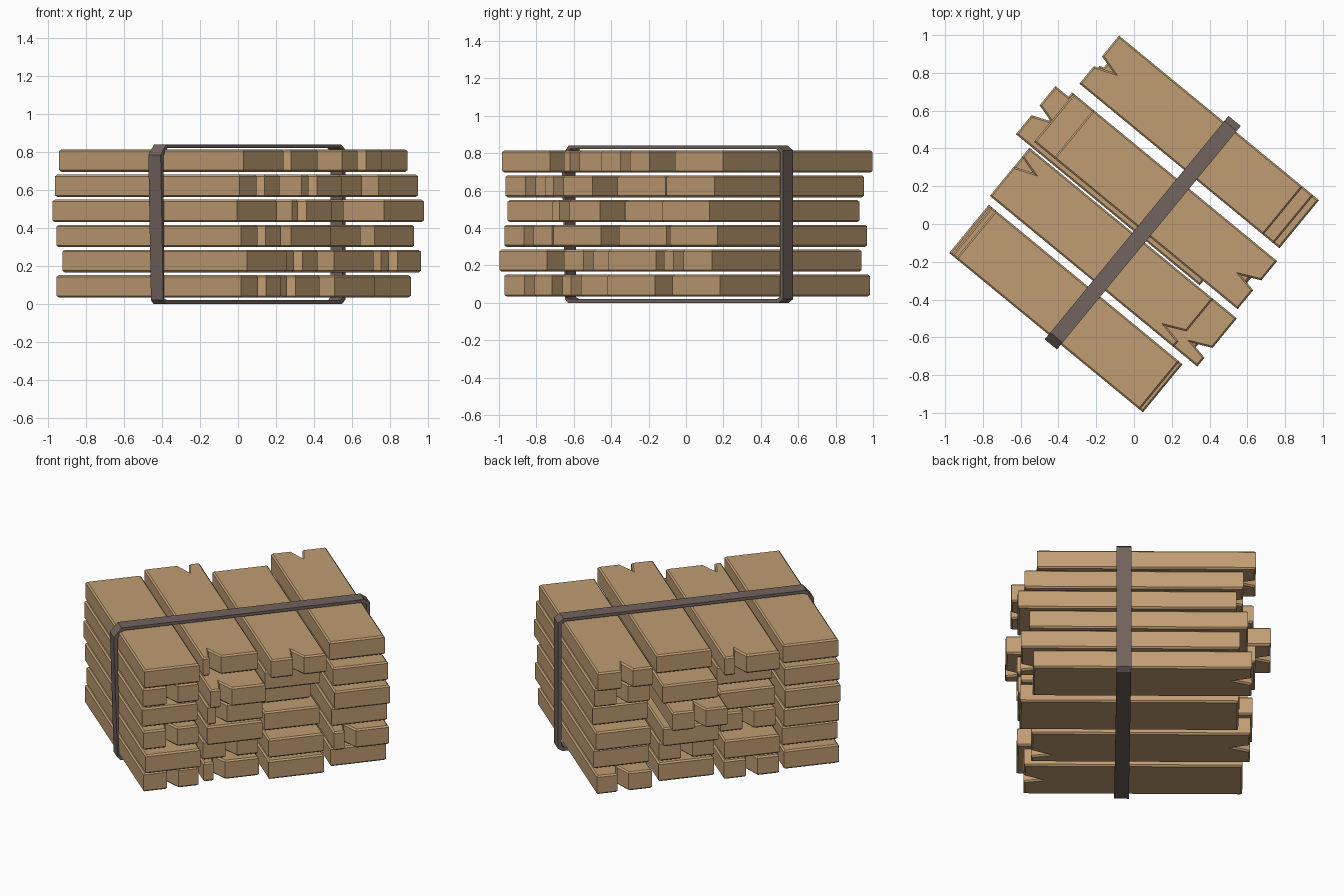
import bpy, bmesh, math
from mathutils import Matrix

if "Cube" in bpy.data.objects:
    bpy.data.objects.remove(bpy.data.objects["Cube"])

TURN = Matrix.Rotation(math.radians(-39.45), 4, 'Z')   # whole stack is turned


def material(name, rgb):
    m = bpy.data.materials.new(name)
    m.diffuse_color = (*rgb, 1)
    m.use_nodes = True
    m.node_tree.nodes["Principled BSDF"].inputs["Base Color"].default_value = m.diffuse_color
    return m


WOOD = material("tan wood", (0.53, 0.34, 0.175))
STRAP = material("grey brown strap", (0.165, 0.125, 0.11))


def finish(bm, name, mat):
    bmesh.ops.recalc_face_normals(bm, faces=bm.faces)
    bm.transform(TURN)
    me = bpy.data.meshes.new(name)
    bm.to_mesh(me)
    bm.free()
    me.materials.append(mat)
    ob = bpy.data.objects.new(name, me)
    bpy.context.collection.objects.link(ob)


LENGTH, WIDTH, THICK, PITCH, DEPTH = 1.26, 0.33, 0.118, 0.1325, 0.10


def plank(name, right, side, z, right_notch, left_notch):
    """Board with optional V splits in its ends; notch = start across the width."""
    left = right - LENGTH
    pts = [(left, side), (right, side)]
    if right_notch:
        a = side + right_notch
        pts += [(right, a), (right - DEPTH, a + 0.02), (right, a + 0.068)]
    pts += [(right, side + WIDTH), (left, side + WIDTH)]
    if left_notch:
        a = side + left_notch
        pts += [(left, a + 0.068), (left + DEPTH, a + 0.04), (left, a)]
    bm = bmesh.new()
    base = bm.faces.new([bm.verts.new((x, y, z)) for x, y in pts])
    ext = bmesh.ops.extrude_face_region(bm, geom=[base])
    top = [v for v in ext["geom"] if isinstance(v, bmesh.types.BMVert)]
    bmesh.ops.translate(bm, verts=top, vec=(0, 0, THICK))
    # worn upper and lower rims
    rims = [e for e in bm.edges if abs(e.verts[0].co.z - e.verts[1].co.z) < 1e-5]
    bmesh.ops.bevel(bm, geom=rims, offset=0.009, segments=1, affect='EDGES',
                    clamp_overlap=True)
    finish(bm, name, WOOD)


SIDES = (-0.74, -0.37, 0.0, 0.39)
# per layer, bottom to top: (right end, right notch, left notch) for each board
LAYERS = [
    [(0.63, 0.14, 0), (0.59, 0.06, 0.13), (0.66, 0, 0), (0.587, 0, 0.14)],
    [(0.67, 0, 0), (0.577, 0.135, 0), (0.654, 0, 0.13), (0.657, 0.065, 0)],
    [(0.63, 0.135, 0), (0.667, 0, 0.13), (0.564, 0, 0), (0.61, 0, 0)],
    [(0.602, 0, 0), (0.674, 0.05, 0), (0.475, 0, 0.13), (0.676, 0, 0)],
    [(0.62, 0.14, 0), (0.738, 0.06, 0), (0.575, 0, 0), (0.637, 0, 0.13)],
    [(0.648, 0, 0), (0.576, 0.04, 0.2), (0.71, 0.13, 0), (0.565, 0, 0.12)],
]
for i, layer in enumerate(LAYERS):
    for j, (right, rn, ln) in enumerate(layer):
        y = SIDES[j] - (0.03 if (i, j) == (3, 2) else 0)
        plank(f"plank_layer{i + 1}_{j + 1}", right, y, 0.034 + PITCH * i, rn, ln)

# strap: closed band around the stack with cut corners (y, z)
outer = [(-0.75, 0.02), (-0.73, 0), (0.73, 0), (0.76, 0.02),
         (0.76, 0.815), (0.725, 0.84), (-0.725, 0.84), (-0.772, 0.785)]
inner = [(-0.742, 0.03), (-0.72, 0.02), (0.72, 0.02), (0.738, 0.035),
         (0.738, 0.805), (0.715, 0.822), (-0.715, 0.822), (-0.748, 0.78)]
bm = bmesh.new()
rings = [[bm.verts.new((x, y, z)) for y, z in prof]
         for x, prof in ((0.023, outer), (0.107, outer), (0.107, inner), (0.023, inner))]
for r in range(4):
    a, b = rings[r], rings[(r + 1) % 4]
    for k in range(8):
        n = (k + 1) % 8
        bm.faces.new((a[k], a[n], b[n], b[k]))
finish(bm, "strap", STRAP)
